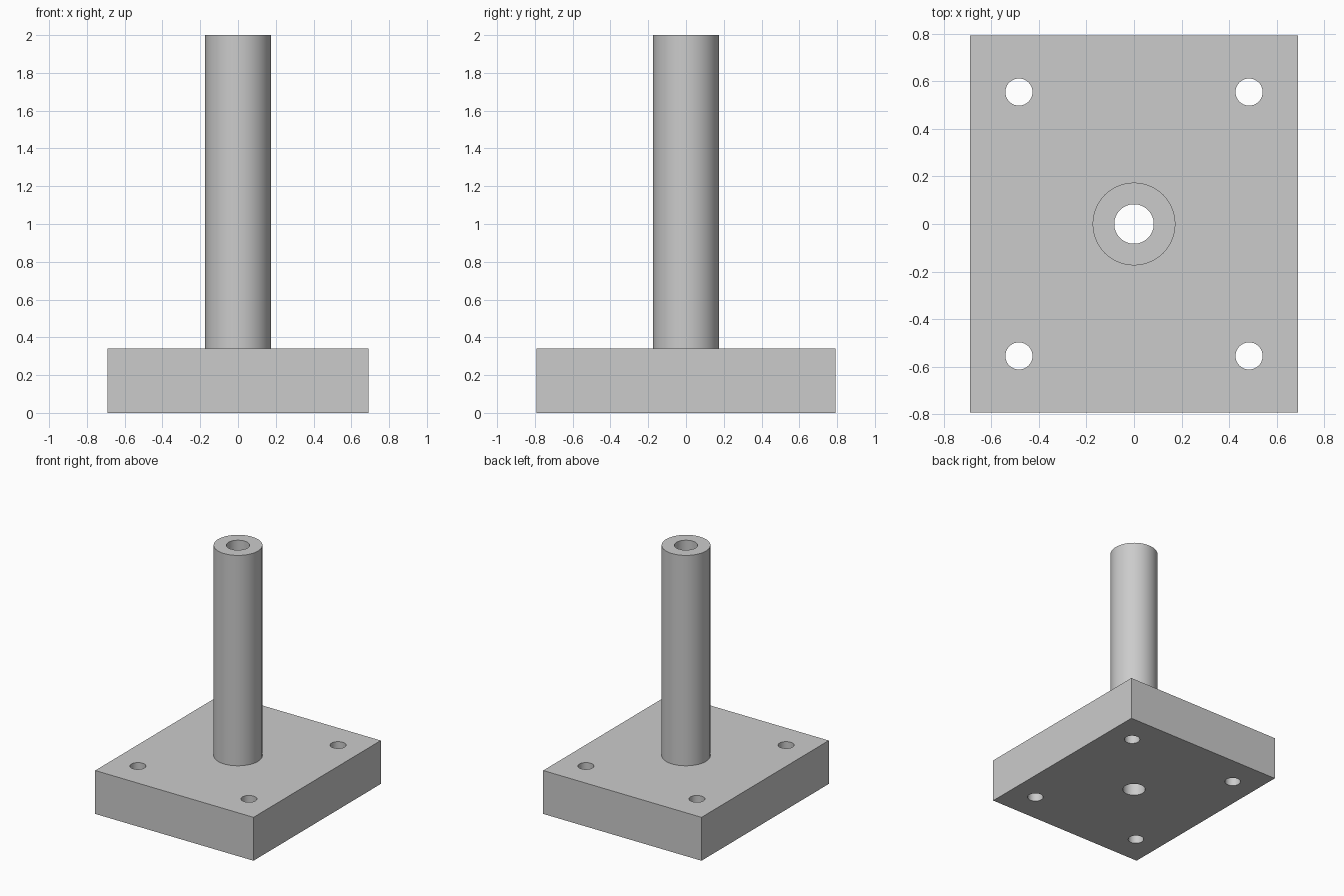
import bpy
import math

cube = bpy.data.objects.get("Cube")
if cube:
    bpy.data.objects.remove(cube, do_unlink=True)

# Overall dimensions
WIDTH, DEPTH, THICK, HEIGHT = 1.38, 1.585, 0.342, 2.0
POST_R, BORE_R, BOLT_R = 0.174, 0.083, 0.057
BOLT_X, BOLT_Y = 0.484, 0.555

grey = bpy.data.materials.new("plain grey")
grey.use_nodes = True
colour = (0.6, 0.6, 0.6, 1)
grey.diffuse_color = colour
grey.node_tree.nodes["Principled BSDF"].inputs["Base Color"].default_value = colour


def cylinder(name, radius, bottom, top, x=0, y=0):
    bpy.ops.mesh.primitive_cylinder_add(vertices=64, radius=radius, depth=top - bottom,
                                        location=(x, y, (bottom + top) / 2))
    obj = bpy.context.object
    obj.name = name
    obj.data.materials.append(grey)
    return obj


def combine(target, tool, operation):
    """Apply a boolean to the target and discard the tool."""
    mod = target.modifiers.new(tool.name, 'BOOLEAN')
    mod.operation = operation
    mod.solver = 'EXACT'
    mod.object = tool
    bpy.context.view_layer.objects.active = target
    bpy.ops.object.modifier_apply(modifier=mod.name)
    bpy.data.objects.remove(tool, do_unlink=True)


# Base plate
bpy.ops.mesh.primitive_cube_add(size=1, location=(0, 0, THICK / 2))
body = bpy.context.object
body.name = "base_plate_with_post"
body.scale = (WIDTH, DEPTH, THICK)
bpy.ops.object.transform_apply(location=True, rotation=False, scale=True)
body.data.materials.append(grey)

# Post fused to the plate, then bored right through
combine(body, cylinder("post", POST_R, THICK / 2, HEIGHT), 'UNION')
combine(body, cylinder("bore", BORE_R, -0.1, HEIGHT + 0.1), 'DIFFERENCE')

# Bolt holes in the four corners
for sx in (-1, 1):
    for sy in (-1, 1):
        hole = cylinder("bolt_hole", BOLT_R, -0.1, THICK + 0.1, sx * BOLT_X, sy * BOLT_Y)
        combine(body, hole, 'DIFFERENCE')

# Smooth round walls, crisp edges
bpy.ops.object.select_all(action='DESELECT')
body.select_set(True)
bpy.context.view_layer.objects.active = body
bpy.ops.object.shade_smooth_by_angle(angle=math.radians(30))
